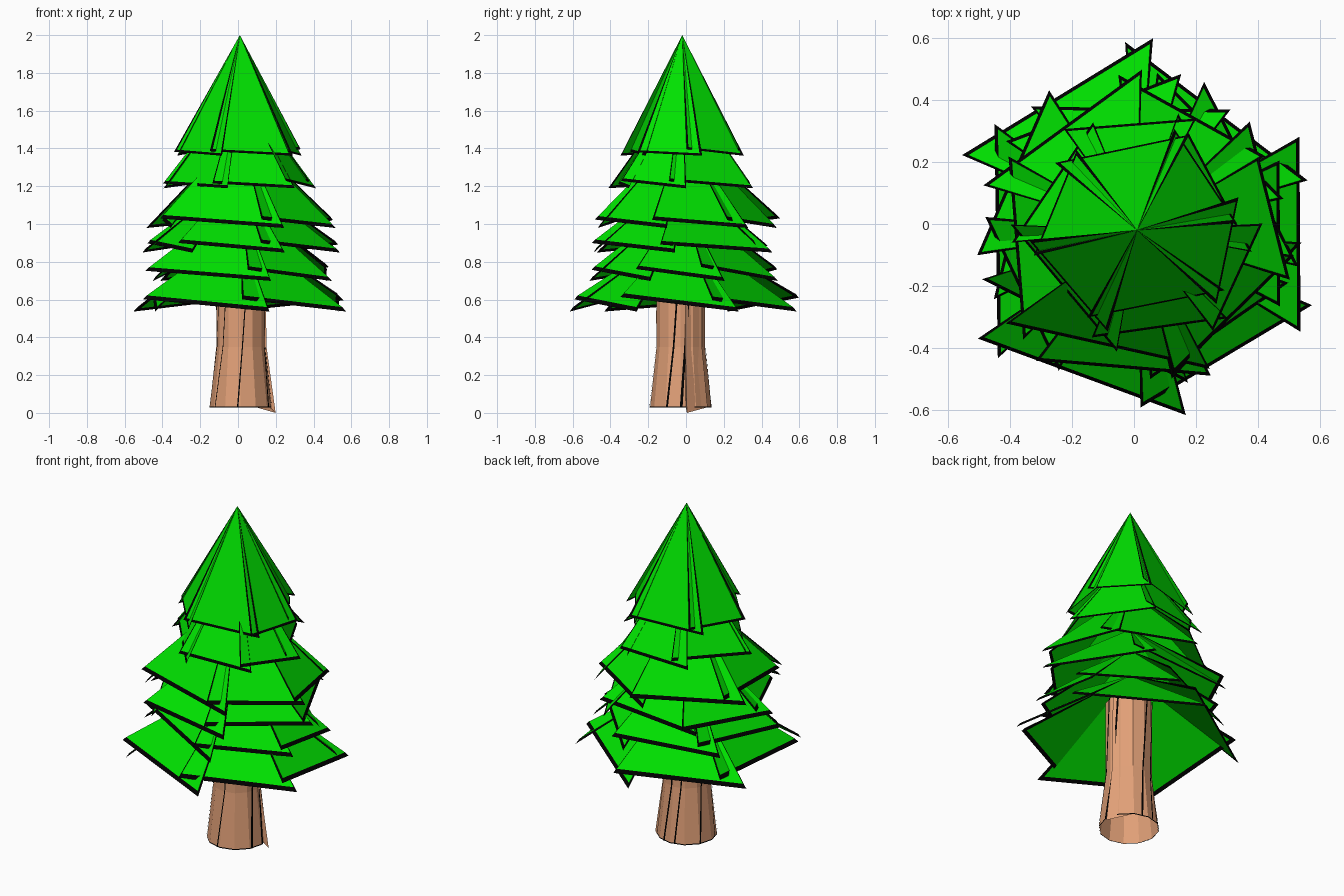
import bpy, bmesh, math, random
from mathutils import Vector

random.seed(4)
if "Cube" in bpy.data.objects:
    bpy.data.objects.remove(bpy.data.objects["Cube"], do_unlink=True)


def material(name, rgb):
    m = bpy.data.materials.new(name)
    m.use_nodes = True
    m.diffuse_color = (*rgb, 1)
    bsdf = next(n for n in m.node_tree.nodes if n.type == "BSDF_PRINCIPLED")
    bsdf.inputs["Base Color"].default_value = (*rgb, 1)
    bsdf.inputs["Roughness"].default_value = 1
    return m


GREEN = material("needle_green", (0.0, 0.75, 0.0))
BLACK = material("outline_black", (0.0, 0.0, 0.0))
BARK = material("bark_tan", (0.75, 0.35, 0.185))


def polar(centre, radius, degrees, z):
    a = math.radians(degrees)
    return centre + Vector((radius * math.cos(a), radius * math.sin(a), z))


def finish(bm, name, mats):
    mesh = bpy.data.meshes.new(name)
    bm.to_mesh(mesh)
    bm.free()
    for m in mats:
        mesh.materials.append(m)
    obj = bpy.data.objects.new(name, mesh)
    bpy.context.collection.objects.link(obj)
    return obj


def add_face(bm, verts, index=0):
    bm.faces.new(verts).material_index = index


CROWN = Vector((0.01, -0.02, 0))


def branch_panel(bm, apex, start, end, rim):
    """Green wedge running to the apex, with black rims around its open edges."""
    out = (start + end) / 2 - CROWN
    out.z = 0
    out.normalize()
    along = (end - start).normalized()
    drop = out * rim * 0.5 - Vector((0, 0, rim))
    s2 = start + drop - along * rim * 0.8
    e2 = end + drop + along * rim * 0.8
    lip = rim / (apex - (start + end) / 2).length
    s3 = s2.lerp(apex, lip) + along * rim
    e3 = e2.lerp(apex, lip) - along * rim
    top, s, e, s2, e2, s3, e3 = [bm.verts.new(p) for p in (apex, start, end, s2, e2, s3, e3)]
    add_face(bm, (top, s, e))
    add_face(bm, (top, e3, s3))
    for loop in ((s, s2, e2, e), (s2, s3, e3, e2), (top, s2, s), (top, e, e2),
                 (top, s3, s2), (top, e2, e3)):
        add_face(bm, loop, 1)


def tier(name, apex_z, low, rise, radius, rim, ends):
    """Pinwheel of overlapping panels, each dropping from its start to its end."""
    bm = bmesh.new()
    for i, angle in enumerate(ends):
        previous = ends[i - 1] - (360 if i == 0 else 0)
        inner, overlap = (0.93, 12) if i % 2 else (1.01, 7)
        start = polar(CROWN, radius * inner, previous - overlap,
                      low + rise + random.uniform(-0.01, 0.01))
        end = polar(CROWN, radius * random.uniform(0.98, 1.01), angle, low)
        branch_panel(bm, polar(CROWN, 0, 0, apex_z), start, end, rim)
    finish(bm, name, [GREEN, BLACK])


# Foliage, from the crown down
tier("crown_branches", 2.0, 1.375, 0.025, 0.335, 0.013, [-107, -35, 17, 69, 140, 193])
tier("upper_branches", 1.74, 1.205, 0.03, 0.39, 0.015, [-100, -45, 2, 70, 125, 185])
tier("middle_branches", 1.5, 1.0, 0.04, 0.495, 0.02, [-63, -10, 43, 96, 163, 223])
tier("wide_branches", 1.27, 0.87, 0.04, 0.51, 0.02, [-64, -5, 65, 130, 188, 240])
tier("lower_branches", 1.14, 0.72, 0.06, 0.5, 0.02, [-72, -20, 25, 82, 145, 205])
tier("bottom_branches", 0.98, 0.56, 0.065, 0.595, 0.022, [-76, -24, 29, 93, 156, 222])

# Trunk: flared twelve-sided open tube
SIDES = 12
PROFILE = [(0.162, 0.03), (0.128, 0.35), (0.128, 0.8)]
STEM = Vector((0.013, -0.028, 0))
bm = bmesh.new()
rings = [[bm.verts.new(polar(STEM, r, i * 360 / SIDES, z)) for i in range(SIDES)]
         for r, z in PROFILE]
for low, high in zip(rings, rings[1:]):
    for i in range(SIDES):
        j = (i + 1) % SIDES
        add_face(bm, (low[i], low[j], high[j], high[i]))
finish(bm, "trunk", [BARK])

# Loose bark flap that flares out at the foot
bm = bmesh.new()
inner = [bm.verts.new(polar(STEM, r + 0.002, 60, z)) for r, z in PROFILE]
outer = [bm.verts.new(polar(STEM, r + g, 10, z + d)) for (r, z), g, d in
         zip(PROFILE, (0.027, 0.012, 0.006), (-0.03, 0, 0))]
back = [bm.verts.new(polar(STEM, r - 0.005, 10, z)) for r, z in PROFILE]
for k in range(2):
    add_face(bm, (outer[k], inner[k], inner[k + 1], outer[k + 1]))
    add_face(bm, (back[k], outer[k], outer[k + 1], back[k + 1]))
finish(bm, "bark_flap", [BARK])

# Thin dark cracks twisting up the bark, and a line around the foot
bm = bmesh.new()
TWIST = 30
for angle, width in ((-145, 2), (-96, 2.5), (-27, 4), (0, 5), (75, 4), (100, 3), (150, 3), (190, 2)):
    pairs = [[bm.verts.new(polar(STEM, r + 0.004, angle + TWIST * z + side * width / 2, z))
              for side in (-1, 1)] for r, z in PROFILE]
    for a, b in zip(pairs, pairs[1:]):
        add_face(bm, (a[0], a[1], b[1], b[0]))
foot = [[bm.verts.new(polar(STEM, 0.164, i * 360 / SIDES, z)) for i in range(SIDES)]
        for z in (0.028, 0.034)]
for i in range(SIDES):
    j = (i + 1) % SIDES
    add_face(bm, (foot[0][i], foot[0][j], foot[1][j], foot[1][i]))
finish(bm, "bark_cracks", [BLACK])
